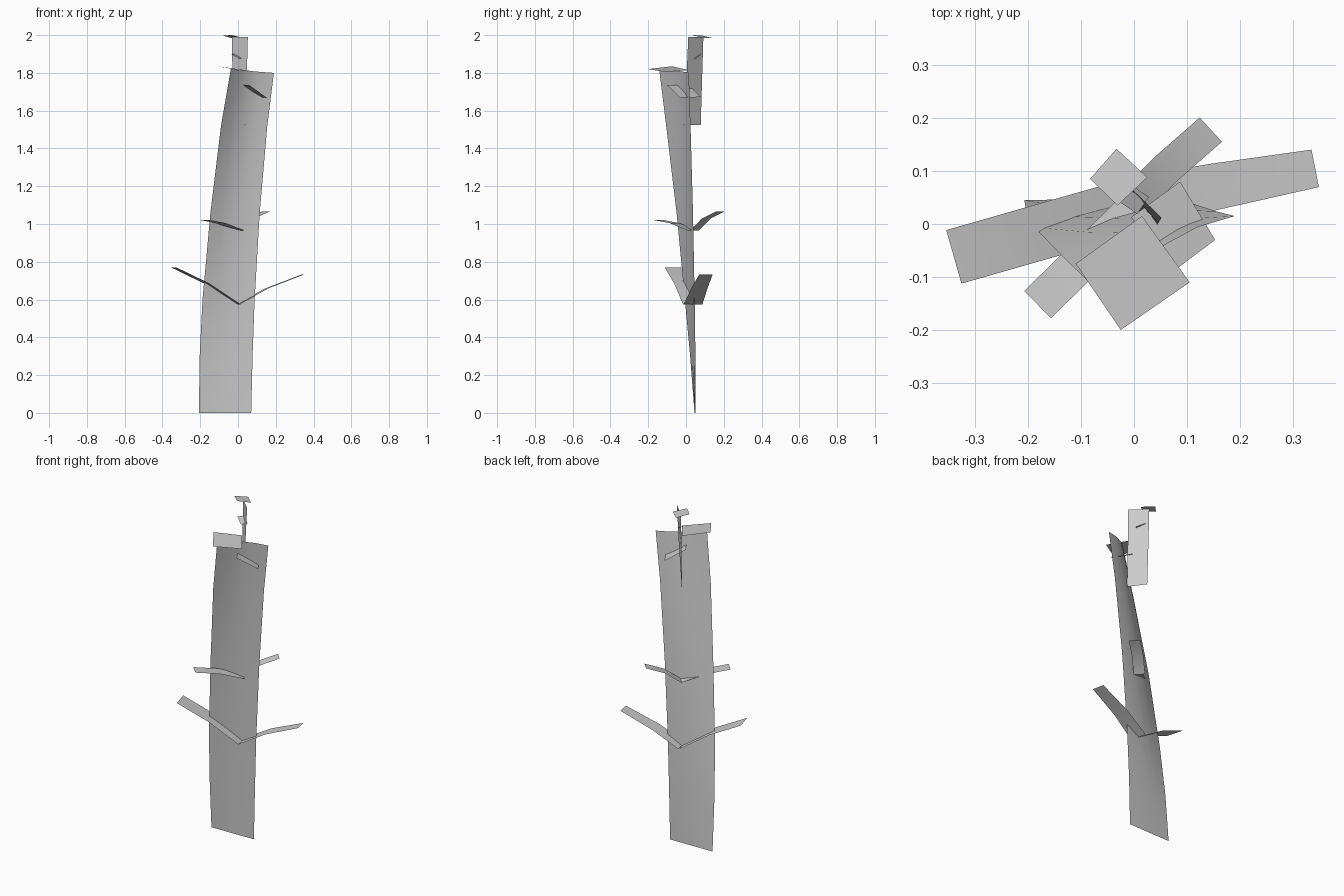
import bpy
from mathutils import Vector

cube = bpy.data.objects.get("Cube")
if cube:
    bpy.data.objects.remove(cube, do_unlink=True)

# One matte grey for the whole plant
grey = bpy.data.materials.new("pale grey")
grey.use_nodes = True
grey.diffuse_color = (0.6, 0.6, 0.6, 1)
grey.node_tree.nodes["Principled BSDF"].inputs["Base Color"].default_value = (0.6, 0.6, 0.6, 1)


def sheet(name, rows):
    """Thin surface through rows of points, each row the same length."""
    n = len(rows[0])
    verts = [p for row in rows for p in row]
    faces = [(r * n + c, r * n + c + 1, (r + 1) * n + c + 1, (r + 1) * n + c)
             for r in range(len(rows) - 1) for c in range(n - 1)]
    mesh = bpy.data.meshes.new(name)
    mesh.from_pydata(verts, [], faces)
    mesh.materials.append(grey)
    for p in mesh.polygons:
        p.use_smooth = True
    obj = bpy.data.objects.new(name, mesh)
    bpy.context.collection.objects.link(obj)
    return obj


def blade(name, path, widths):
    """Leaf strip along a path, level across its width."""
    rows = []
    a, b = Vector(path[0]), Vector(path[-1])
    side = Vector((a.y - b.y, b.x - a.x, 0)).normalized()
    for p, w in zip(path, widths):
        p = Vector(p)
        rows.append([p - side * w / 2, p + side * w / 2])
    return sheet(name, rows)


# Main stem: twisted, leaning sheet, bowed backwards towards the top
edges = [  # left edge, right edge, bow
    ((-0.207, 0.045, 0.00), (0.070, 0.050, 0.00), 0.000),
    ((-0.203, 0.022, 0.30), (0.077, 0.050, 0.30), 0.004),
    ((-0.188, -0.006, 0.60), (0.088, 0.046, 0.60), 0.010),
    ((-0.146, -0.050, 1.06), (0.115, 0.037, 1.06), 0.018),
    ((-0.090, -0.105, 1.52), (0.155, 0.024, 1.52), 0.026),
    ((-0.038, -0.142, 1.82), (0.190, 0.015, 1.80), 0.030),
]
rows = []
for a, b, bow in edges:
    a, b = Vector(a), Vector(b)
    back = Vector((a.y - b.y, b.x - a.x, 0)).normalized()
    rows.append([a.lerp(b, t) + back * bow * 4 * t * (1 - t)
                 for t in (0, 0.25, 0.5, 0.75, 1)])
sheet("main_stem", rows)

# Upper shoot rising behind the main stem
sheet("upper_shoot", [
    [(-0.028, 0.078, 1.525), (0.037, -0.014, 1.525)],
    [(-0.030, 0.085, 1.76), (0.046, 0.002, 1.76)],
    [(-0.031, 0.092, 1.99), (0.052, 0.012, 1.99)],
])

# Lower pair of leaves
blade("lower_leaf_right", [(0, 0.035, 0.575), (-0.165, -0.012, 0.685),
                           (-0.34, -0.062, 0.77)], (0.105, 0.105, 0.105))
blade("lower_leaf_left", [(0, 0.038, 0.575), (0.15, 0.07, 0.658),
                          (0.342, 0.105, 0.732)], (0.10, 0.088, 0.072))

# Middle pair of leaves
blade("middle_leaf_right", [(0.01, 0.035, 0.965), (-0.09, -0.062, 1.005),
                            (-0.182, -0.152, 1.022)], (0.072, 0.072, 0.072))
blade("middle_leaf_left", [(0.0, 0.045, 0.965), (0.065, 0.108, 1.03),
                           (0.145, 0.178, 1.065)], (0.062, 0.062, 0.062))

# Leaf cutting through the top of the main stem
sheet("upper_leaf", [
    [(-0.005, 0.013, 1.735), (0.06, -0.10, 1.735)],
    [(0.087, 0.080, 1.672), (0.153, -0.03, 1.668)],
])

# Leaf resting on the main stem's tip
sheet("stem_tip_leaf", [
    [(-0.11, -0.075, 1.835), (-0.025, -0.20, 1.82)],
    [(0.015, 0.015, 1.815), (0.105, -0.11, 1.805)],
])

# Small leaf through the upper shoot
sheet("shoot_leaf", [
    [(-0.038, 0.049, 1.90), (-0.016, 0.081, 1.90)],
    [(0.006, 0.019, 1.876), (0.028, 0.051, 1.876)],
])

# Leaf capping the upper shoot
sheet("shoot_tip_leaf", [
    [(-0.083, 0.085, 1.998), (-0.031, 0.035, 2.0)],
    [(-0.033, 0.142, 1.984), (0.025, 0.088, 1.985)],
])
